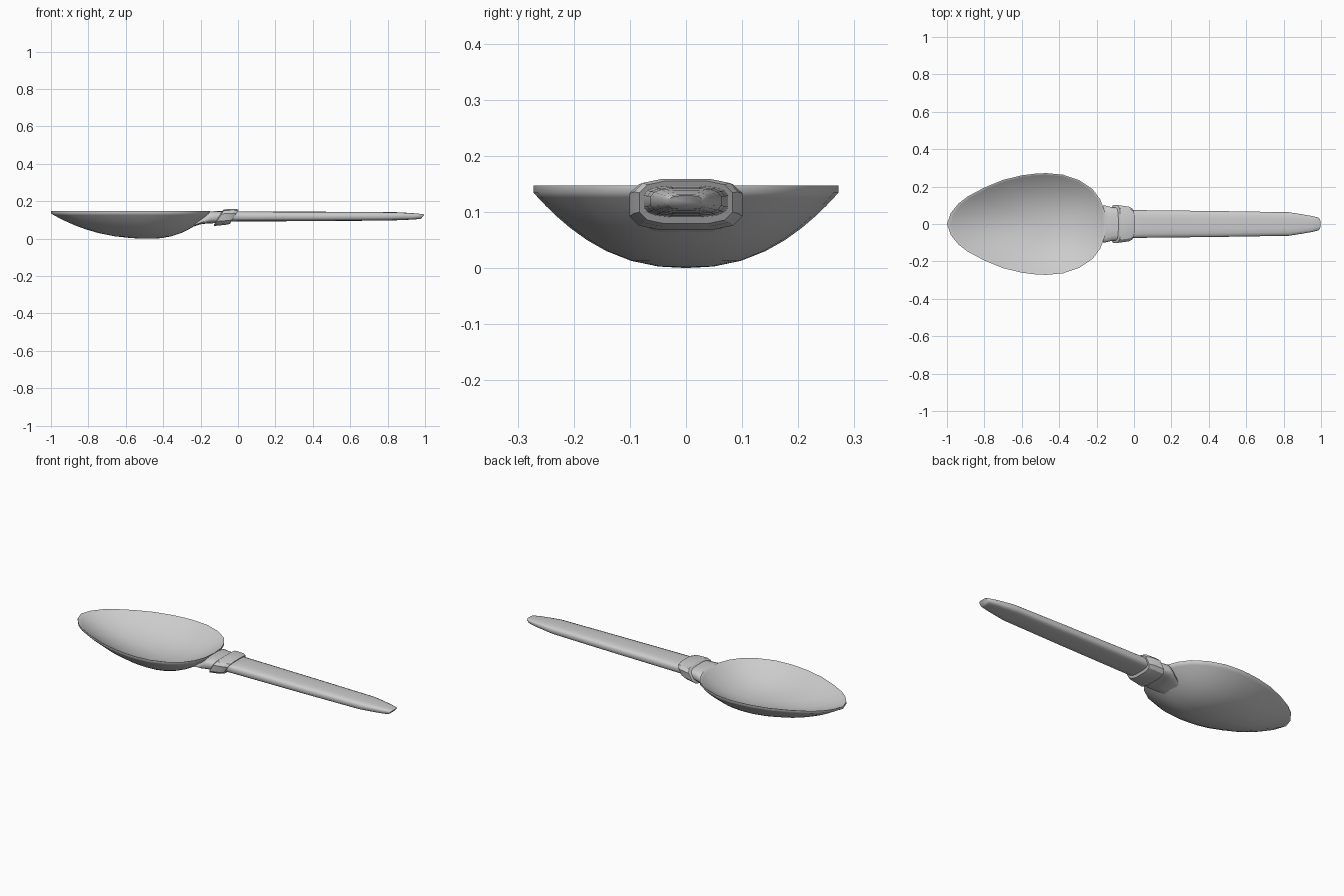
import bpy, bmesh, math

if "Cube" in bpy.data.objects:
    bpy.data.objects.remove(bpy.data.objects["Cube"])


def finish(name, bm, angle=35):
    bmesh.ops.recalc_face_normals(bm, faces=bm.faces)
    mesh = bpy.data.meshes.new(name)
    bm.to_mesh(mesh)
    bm.free()
    ob = bpy.data.objects.new(name, mesh)
    bpy.context.collection.objects.link(ob)
    bpy.ops.object.select_all(action='DESELECT')
    ob.select_set(True)
    bpy.context.view_layer.objects.active = ob
    bpy.ops.object.shade_smooth_by_angle(angle=math.radians(angle))
    return ob


def bridge(bm, a, b):
    n = len(a)
    for i in range(n):
        bm.faces.new((a[i], a[(i + 1) % n], b[(i + 1) % n], b[i]))


def loft(name, sections, shear=0.0, sides=16, power=0.6, angle=55):
    """Rounded-rectangle sections (x, half width, z low, z high) along x."""
    bm = bmesh.new()
    loops = []
    for x, hw, lo, hi in sections:
        mid, hh = (lo + hi) / 2, (hi - lo) / 2
        loop = []
        for i in range(sides):
            t = 2 * math.pi * (i + 0.5) / sides
            c, s = math.cos(t), math.sin(t)
            k = math.cos(math.pi / sides)      # widest points reach the limits
            y = hw * math.copysign(min(1, abs(c) / k) ** power, c)
            z = hh * math.copysign(min(1, abs(s) / k) ** power, s)
            loop.append(bm.verts.new((x + shear * z, y, mid + z)))
        loops.append(loop)
    for a, b in zip(loops, loops[1:]):
        bridge(bm, a, b)
    bm.faces.new(loops[0])
    bm.faces.new(loops[-1])
    return finish(name, bm, angle)


# Bowl: shell made of shrinking copies of the egg-shaped rim
RIM_Z, LIP, CX = 0.147, 0.012, -0.47
OUT_DEPTH, IN_DEPTH = 0.132, 0.10
half = [(-0.98, .058), (-0.94, .108), (-0.89, .147), (-0.8, .195),
        (-0.7, .236), (-0.6, .260), (-0.53, .269), (-0.47, .272),
        (-0.38, .264), (-0.29, .233), (-0.22, .185), (-0.18, .130),
        (-0.157, .07)]
outline = [(-1.0, 0)] + half + [(-0.15, 0)] + [(x, -y) for x, y in reversed(half)]

bm = bmesh.new()


def ring(r, z):
    return [bm.verts.new((CX + (x - CX) * r, y * r, z)) for x, y in outline]


radii = [1, .97, .92, .85, .76, .65, .52, .36, .18]
outer = [ring(r, RIM_Z - LIP - OUT_DEPTH * (1 - r ** 2.3)) for r in radii]
inner = [ring(r * 0.99, RIM_Z - IN_DEPTH * (1 - r ** 2.2)) for r in radii]
stack = outer[::-1] + [ring(1, RIM_Z)] + inner
for a, b in zip(stack, stack[1:]):
    bridge(bm, a, b)
for loop, z in ((stack[0], RIM_Z - LIP - OUT_DEPTH), (stack[-1], RIM_Z - IN_DEPTH)):
    c = bm.verts.new((CX, 0, z))
    for i in range(len(loop)):
        bm.faces.new((loop[i], loop[(i + 1) % len(loop)], c))
for v in bm.verts:                              # rest exactly on the ground
    v.co.z -= 0.003 * (1 - v.co.z / RIM_Z)
finish("bowl", bm, 60)

# Neck flowing out of the underside of the bowl to the collar
loft("neck", [(-.27, .05, .055, .072), (-.2, .085, .077, .104),
              (-.165, .098, .081, .13), (-.15, .098, .082, .146),
              (-.12, .09, .083, .147), (-.06, .085, .085, .147)])

# Slanted collar
loft("collar", [(-.105, .09, .074, .152), (-.1, .101, .068, .157),
                (-.04, .093, .074, .159), (-.02, .083, .079, .155)],
     shear=0.62, sides=12, power=0.6, angle=25)

# Handle tapering to a narrow, slanted tip
loft("handle", [(-.06, .076, .09, .147), (.02, .074, .092, .146),
                (.45, .069, .094, .144), (.82, .063, .097, .142),
                (.88, .054, .099, .139), (.94, .044, .102, .135),
                (.98, .035, .105, .131), (.988, .029, .108, .129)],
     shear=0.8)
